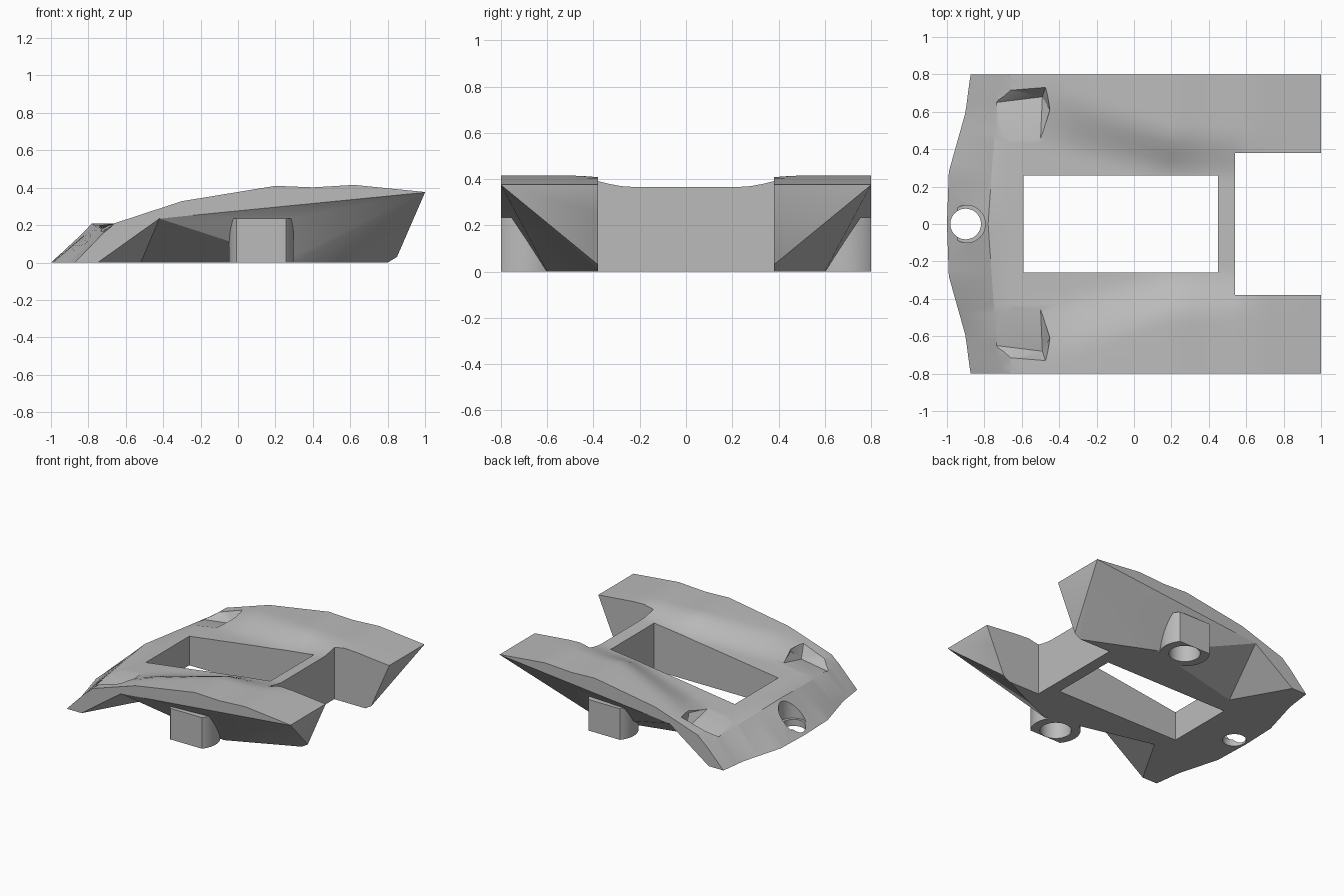
import bpy, bmesh, math

if "Cube" in bpy.data.objects:
    bpy.data.objects.remove(bpy.data.objects["Cube"], do_unlink=True)

grey = bpy.data.materials.new("mid grey")
grey.use_nodes = True
grey.diffuse_color = (0.5, 0.5, 0.5, 1)
grey.node_tree.nodes["Principled BSDF"].inputs["Base Color"].default_value = (0.5, 0.5, 0.5, 1)


def finish(name, bm):
    bmesh.ops.recalc_face_normals(bm, faces=bm.faces[:])
    mesh = bpy.data.meshes.new(name)
    bm.to_mesh(mesh)
    bm.free()
    mesh.materials.append(grey)
    obj = bpy.data.objects.new(name, mesh)
    bpy.context.collection.objects.link(obj)
    return obj


def hull(name, points):
    bm = bmesh.new()
    for p in points:
        bm.verts.new(p)
    bmesh.ops.convex_hull(bm, input=bm.verts[:])
    loose = [v for v in bm.verts if not v.link_faces]
    bmesh.ops.delete(bm, geom=loose, context="VERTS")
    return finish(name, bm)


def both(points):
    return [(x, s * y, z) for x, y, z in points for s in (-1, 1)]


def prism(name, outline, z0, z1):
    bm = bmesh.new()
    face = bm.faces.new([bm.verts.new((x, y, z0)) for x, y in outline])
    out = bmesh.ops.extrude_face_region(bm, geom=[face])["geom"]
    for v in out:
        if isinstance(v, bmesh.types.BMVert):
            v.co.z = z1
    return finish(name, bm)


def box(name, x0, x1, y):
    return prism(name, [(x0, -y), (x1, -y), (x1, y), (x0, y)], -0.2, 1.2)


def circle(cx, cy, r, a0=0, a1=360, n=40):
    return [(cx + r * math.cos(math.radians(a0 + (a1 - a0) * i / n)),
             cy + r * math.sin(math.radians(a0 + (a1 - a0) * i / n))) for i in range(n)]


def combine(target, tool, op):
    mod = target.modifiers.new("combine", "BOOLEAN")
    mod.operation, mod.solver, mod.object = op, "EXACT", tool
    bpy.context.view_layer.objects.active = target
    bpy.ops.object.modifier_apply(modifier=mod.name)
    bpy.data.objects.remove(tool, do_unlink=True)


def lerp(x, pts):
    if x <= pts[0][0]:
        return pts[0][1]
    for (xa, za), (xb, zb) in zip(pts, pts[1:]):
        if x <= xb:
            return za + (zb - za) * (x - xa) / (xb - xa)
    return pts[-1][1]


# Heights of the raised side rails and of the sunken middle
RIDGE = [(-0.73, 0.165), (-0.66, 0.21), (-0.3, 0.328), (0.2, 0.41), (0.4, 0.402),
         (0.62, 0.415), (1, 0.377), (1.1, 0.37)]
VALLEY = [(-0.76, 0.195), (-0.59, 0.22), (0, 0.3), (0.54, 0.367), (0.62, 0.4),
          (0.72, 0.402), (1, 0.377), (1.1, 0.37)]
NOSE = [(0, -1), (0.28, -0.99), (0.6, -0.9), (0.76, -0.88), (0.85, -0.865)]
# The rails' inner flanks drift outwards towards the nose
FLANK_START = [(-0.5, 0.4), (0.2, 0.24)]
FLANK_END = [(-0.5, 0.76), (0.2, 0.5)]


def height(x, y):
    start, end = lerp(x, FLANK_START), lerp(x, FLANK_END)
    t = min(max((abs(y) - start) / (end - start), 0), 1)
    t = t * t * (3 - 2 * t)
    return lerp(x, VALLEY) * (1 - t) + lerp(x, RIDGE) * t


def crown_row(y):
    a = abs(y)
    nose, crease = lerp(a, NOSE), -0.78 + 0.07 * a
    row = [(nose - 0.05, y, -0.05), (nose, y, 0), (crease, y, 0.21 - 0.07 * a)]
    stations = (-0.66, -0.59, -0.5, -0.4, -0.3, -0.15, 0, 0.2, 0.3, 0.4, 0.54, 0.62, 0.72, 1.0, 1.05)
    return row + [(x, y, height(x, y)) for x in stations]


# Sculpted top, as a solid
half = [0.2, 0.24, 0.28, 0.33, 0.38, 0.43, 0.48, 0.53, 0.59, 0.65, 0.71, 0.77, 0.85]
bm = bmesh.new()
rows = [[bm.verts.new(p) for p in crown_row(y)] for y in [-h for h in half[::-1]] + [0] + half]
for ra, rb in zip(rows, rows[1:]):
    for i in range(len(ra) - 1):
        bm.faces.new((ra[i], ra[i + 1], rb[i + 1], rb[i]))
bmesh.ops.triangulate(bm, faces=bm.faces[:])
rim = [e for e in bm.edges if e.is_boundary]
low = bmesh.ops.extrude_edge_only(bm, edges=rim)["geom"]
for v in low:
    if isinstance(v, bmesh.types.BMVert):
        v.co.z = -0.1
bmesh.ops.contextual_create(bm, geom=[e for e in low if isinstance(e, bmesh.types.BMEdge)])
crown = finish("crown", bm)

# Undercut lower body: main hull and nose hull
P1, P2, P3 = (-0.42, 0.8, 0.235), (-0.75, 0.8, 0), (-0.52, 0.4, 0)
body = hull("body_shell", both([
    P1, P3, (0.3, 0.6, 0), (0.8, 0.38, 0), (0.85, 0.38, 0.03), (1, 0.8, 0.375),
    (1, 0.38, 0.375), (1, 0.8, 1), (-0.42, 0.8, 1), (-0.7, 0.1, 0), (-0.7, 0.3, 0.9)]))
nose = hull("nose", both([P1, P2, P3, (-0.42, 0.8, 1.1), (-1.2, 0.8, 0), (-1.2, 0.8, 1.1)]))
combine(body, nose, "UNION")
combine(body, crown, "INTERSECT")

# Window and rear notch
combine(body, box("window", -0.59, 0.45, 0.26), "DIFFERENCE")
combine(body, box("notch", 0.54, 1.3, 0.38), "DIFFERENCE")

# Scooped recesses near the nose: floor rises gently inwards, steep outer wall
for s in (-1, 1):
    floor = [(-0.735, 0.65, 0.158), (-0.49, 0.68, 0.175), (-0.68, 0.72, 0.215),
             (-0.47, 0.74, 0.288), (-0.45, 0.61, 0.25),
             (-0.5, 0.45, height(-0.5, 0.45) + 0.002), (-0.72, 0.45, 0.2)]
    pts = [(x, s * y, z + up) for x, y, z in floor for up in (0, 0.2)]
    combine(body, hull("recess", pts), "DIFFERENCE")

# Side lugs: round bosses cut flat at the side, with blind sockets
for s in (-1, 1):
    outline = circle(0.125, 0.69, 0.172, 140, 400, 48) + [(0.257, 0.8), (-0.007, 0.8)]
    combine(body, prism("lug", [(x, s * y) for x, y in outline], 0, 0.235), "UNION")
    combine(body, prism("socket", circle(0.125, s * 0.69, 0.108), -0.1, 0.2), "DIFFERENCE")

# Nose screw hole and its wider seat
combine(body, prism("hole", circle(-0.9, 0, 0.082), -0.2, 0.6), "DIFFERENCE")
combine(body, prism("seat", circle(-0.895, 0, 0.1), 0.05, 0.6), "DIFFERENCE")

bpy.ops.object.select_all(action="DESELECT")
body.select_set(True)
bpy.context.view_layer.objects.active = body
bpy.ops.object.shade_smooth_by_angle(angle=math.radians(24))
